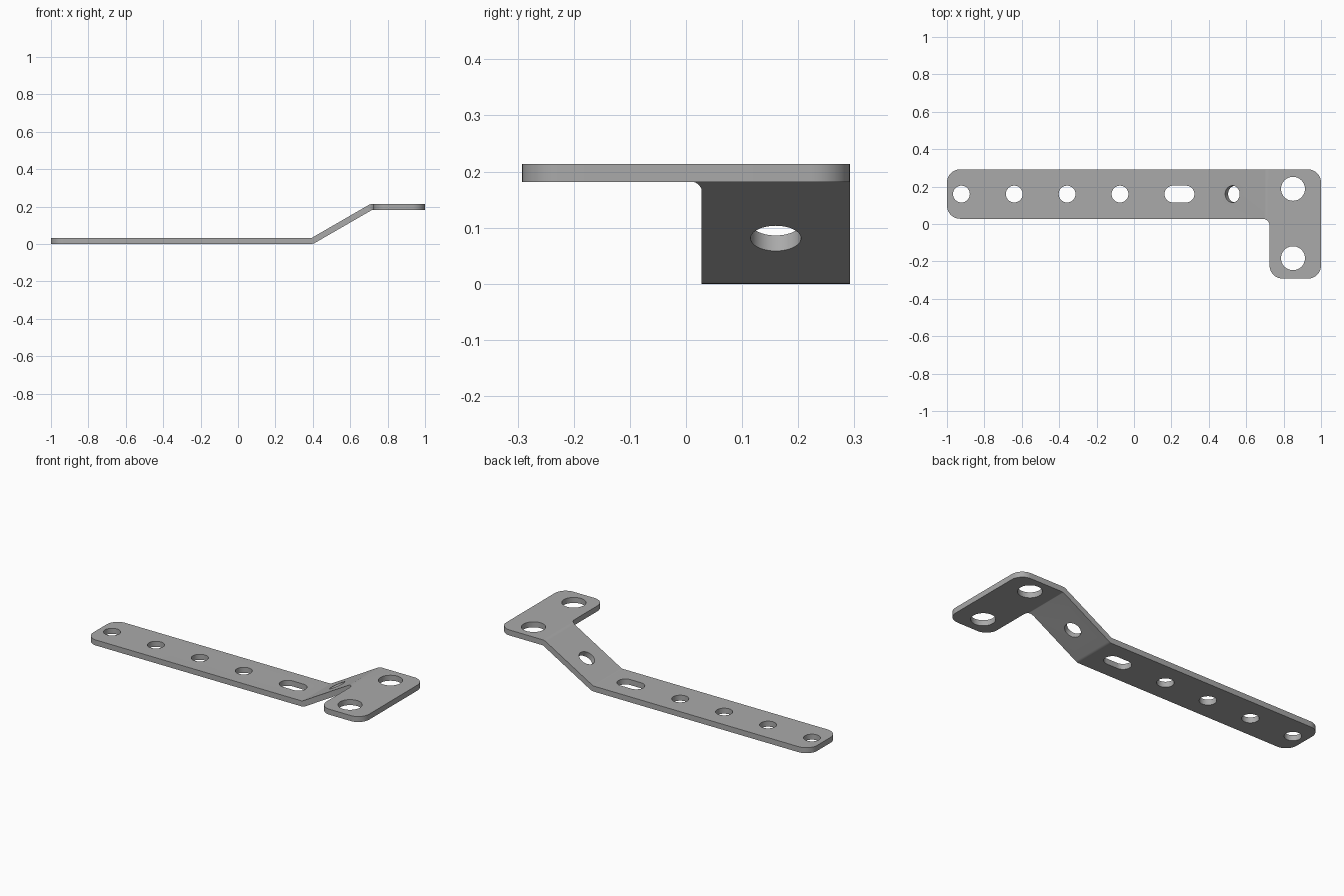
import bpy, bmesh, math
from mathutils import Vector, Matrix

if "Cube" in bpy.data.objects:
    bpy.data.objects.remove(bpy.data.objects["Cube"])

THICK, RISE, TILT = 0.032, 0.1815, math.radians(30)
ARM_Y = 0.16
BEND_X = 0.402                      # underside of the lower bend
TOP_X = BEND_X + RISE / math.tan(TILT)
SHIFT = THICK * math.tan(TILT / 2)  # offset between both faces at a bend

steel = bpy.data.materials.new("steel_grey")
steel.use_nodes = True
GREY = (0.4, 0.4, 0.4, 1)
steel.diffuse_color = GREY
steel.node_tree.nodes["Principled BSDF"].inputs["Base Color"].default_value = GREY


def rounded(corners, steps):
    """Replace each (x, y, radius) corner by a tangent arc."""
    result = []
    pts = [Vector(c[:2]) for c in corners]
    for i, (p, corner) in enumerate(zip(pts, corners)):
        r = corner[2]
        if r == 0:
            result.append(p)
            continue
        a = (pts[i - 1] - p).normalized()
        b = (pts[(i + 1) % len(pts)] - p).normalized()
        half = a.angle(b) / 2
        centre = p + (a + b).normalized() * r / math.sin(half)
        start = (p + a * r / math.tan(half) - centre).normalized()
        end = (p + b * r / math.tan(half) - centre).normalized()
        result += [centre + start.slerp(end, k / steps) * r for k in range(steps + 1)]
    return result


def prism(name, points, depth, matrix):
    """Extrude a flat outline symmetrically along its own z, then place it."""
    bm = bmesh.new()
    face = bm.faces.new([bm.verts.new((p.x, p.y, -depth / 2)) for p in points])
    ext = bmesh.ops.extrude_face_region(bm, geom=[face])
    verts = [v for v in ext["geom"] if isinstance(v, bmesh.types.BMVert)]
    bmesh.ops.translate(bm, verts=verts, vec=(0, 0, depth))
    bmesh.ops.remove_doubles(bm, verts=bm.verts, dist=1e-5)
    bmesh.ops.transform(bm, matrix=matrix, verts=bm.verts)
    bmesh.ops.recalc_face_normals(bm, faces=bm.faces)
    mesh = bpy.data.meshes.new(name)
    bm.to_mesh(mesh)
    bm.free()
    mesh.materials.append(steel)
    obj = bpy.data.objects.new(name, mesh)
    bpy.context.collection.objects.link(obj)
    return obj


def combine(target, cutter, operation):
    """Apply a boolean and discard the cutter."""
    mod = target.modifiers.new("cut", "BOOLEAN")
    mod.operation, mod.object, mod.solver = operation, cutter, "EXACT"
    bpy.context.view_layer.objects.active = target
    bpy.ops.object.modifier_apply(modifier=mod.name)
    bpy.data.objects.remove(cutter)


def hole(x, y, radius, z=0.1, length=0, tilt=0, depth=0.5):
    """Cut a round hole, or a slot when length is given."""
    w = radius + length / 2
    outline = rounded([(-w, -radius, radius), (w, -radius, radius),
                       (w, radius, radius), (-w, radius, radius)], 10)
    place = Matrix.Translation((x, y, z)) @ Matrix.Rotation(-tilt, 4, "Y")
    combine(bracket, prism("hole_cutter", outline, depth, place), "DIFFERENCE")


# Bent sheet, seen from the side
side = rounded([
    (-1.1, 0, 0), (BEND_X, 0, 0.042), (TOP_X, RISE, 0.01), (1.1, RISE, 0),
    (1.1, RISE + THICK, 0), (TOP_X - SHIFT, RISE + THICK, 0.042),
    (BEND_X - SHIFT, THICK, 0.01), (-1.1, THICK, 0)], 5)
bracket = prism("bent_bracket", side, 1, Matrix.Rotation(math.pi / 2, 4, "X"))

# L-shaped outline, seen from above
plan = rounded([
    (-1, 0.028, 0.07), (0.725, 0.028, 0.037), (0.725, -0.292, 0.07),
    (1, -0.292, 0.07), (1, 0.292, 0.07), (-1, 0.292, 0.07)], 10)
combine(bracket, prism("plan_cutter", plan, 2, Matrix.Identity(4)), "INTERSECT")

# Row of holes and slot along the arm
for i in range(4):
    hole(-0.923 + 0.2827 * i, ARM_Y, 0.045)
hole(0.243, ARM_Y, 0.045, length=0.07)

# Hole square to the sloped part
hole(0.534, ARM_Y, 0.045, z=0.095, tilt=TILT, depth=0.12)

# Large mounting holes in the raised tab
for y in (0.188, -0.183):
    hole(0.85, y, 0.064)

bpy.ops.object.select_all(action="DESELECT")
bracket.select_set(True)
bpy.context.view_layer.objects.active = bracket
bpy.ops.object.shade_smooth_by_angle(angle=math.radians(30))
